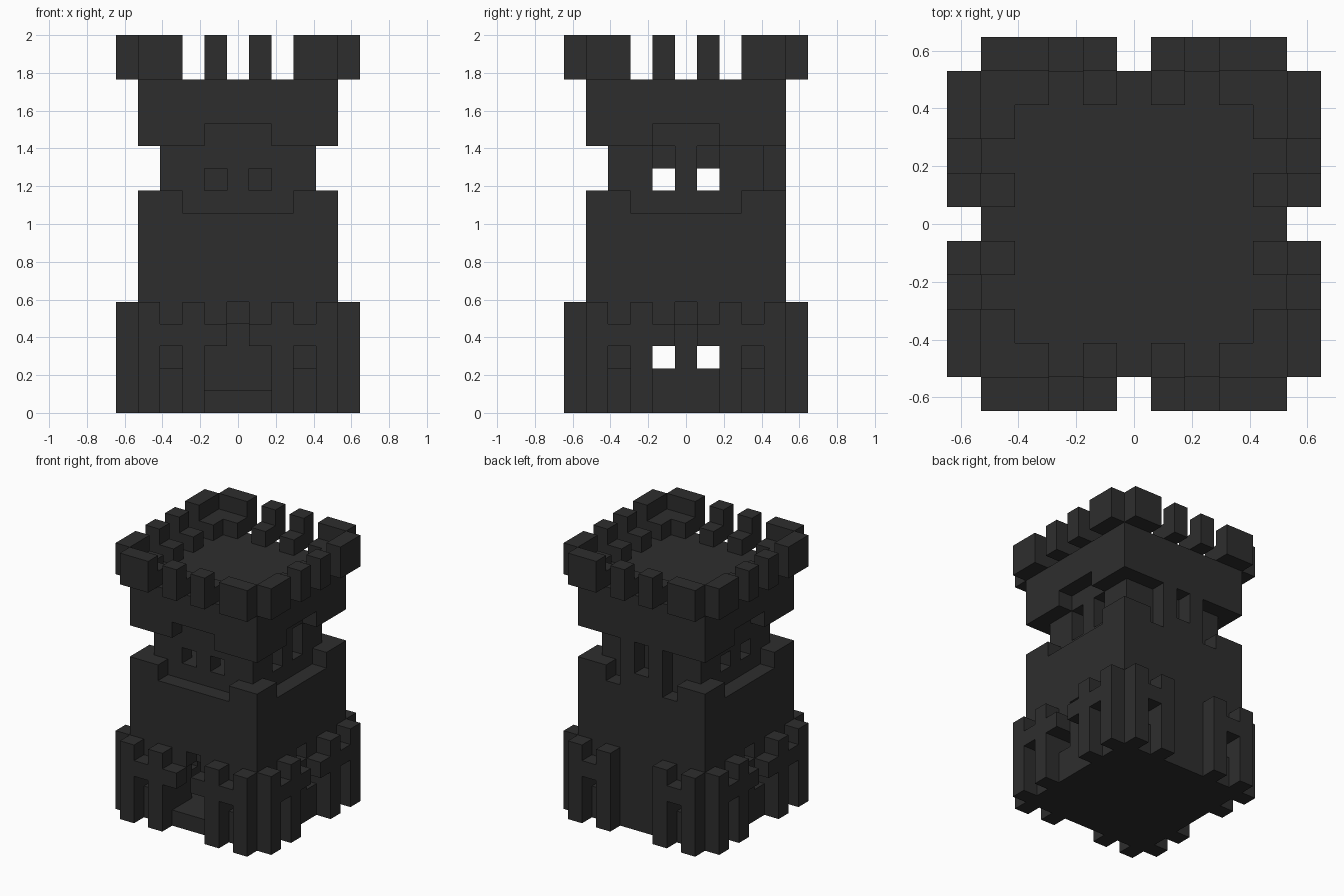
import bpy
import bmesh
from math import radians
from mathutils import Vector

if "Cube" in bpy.data.objects:
    bpy.data.objects.remove(bpy.data.objects["Cube"], do_unlink=True)

UNIT = 2 / 17
FRONT, RIGHT, BACK, LEFT = range(4)
ALL = (FRONT, RIGHT, BACK, LEFT)
NOT_BACK = (FRONT, RIGHT, LEFT)

stone = bpy.data.materials.new("dark_stone")
stone.use_nodes = True
colour = (0.027, 0.027, 0.027, 1)
stone.diffuse_color = colour
stone.node_tree.nodes["Principled BSDF"].inputs["Base Color"].default_value = colour


def block(xs, ys, zs):
    """Set of unit blocks; each range includes both ends."""
    def span(r):
        return range(r[0], r[1] + 1)
    return {(x, y, z) for x in span(xs) for y in span(ys) for z in span(zs)}


def square(half, zs):
    return block((-half, half), (-half, half), zs)


def pair(xs, ys, zs):
    """A block and its mirror image across x."""
    cells = block(xs, ys, zs)
    return cells | {(-x, y, z) for x, y, z in cells}


def around(cells, sides):
    """Repeat front-side blocks on the given sides."""
    out = set()
    for side in sides:
        for x, y, z in cells:
            for _ in range(side):
                x, y = -y, x
            out.add((x, y, z))
    return out


parts = {}

# Keep body: hollow ground floor, doorway, side windows, slits and ledges
body = square(4, (0, 9)) - square(2, (1, 3))
body -= block((-1, 1), (-4, -3), (1, 3))
body -= around(block((0, 0), (-4, -4), (4, 4)), NOT_BACK)
body -= around(pair((1, 1), (-4, -3), (2, 2)), (RIGHT, LEFT))
body -= around(pair((3, 3), (-4, -4), (2, 2)), ALL)
body -= around(block((-2, 2), (-4, -4), (9, 9)), NOT_BACK)
body -= around(pair((2, 2), (-4, -4), (9, 9)), (BACK,))
parts["keep_body"] = body

# Buttresses: two pillars with a bridge at each end of every side
pillars = pair((4, 4), (-5, -5), (0, 4)) | pair((2, 2), (-5, -5), (0, 4))
bridges = pair((3, 3), (-5, -5), (3, 3))
parts["buttresses"] = around(pillars | bridges, ALL)
parts["gate_brackets"] = around(pair((1, 1), (-5, -5), (3, 3)), NOT_BACK)

# Watch room with small windows, taller on the right
room = square(3, (10, 11)) - square(2, (10, 11))
room -= around(pair((1, 1), (-3, -3), (10, 10)), NOT_BACK)
room -= around(pair((1, 1), (-3, -3), (11, 11)), (RIGHT,))
parts["watch_room"] = room
parts["back_pillars"] = around(pair((1, 1), (-4, -4), (10, 11)), (BACK,))

# Upper storey with a cut above the windows
parts["upper_storey"] = square(4, (12, 14)) - around(
    block((-1, 1), (-4, -4), (12, 12)), NOT_BACK)

# Battlements: tall outer teeth with a low step behind each
teeth = pair((1, 1), (-5, -5), (15, 16)) | pair((3, 4), (-5, -5), (15, 16))
steps = pair((1, 1), (-4, -4), (15, 15)) | pair((3, 4), (-4, -4), (15, 15))
parts["battlement_teeth"] = around(teeth, ALL)
parts["battlement_steps"] = around(steps, ALL)

solid = set().union(*parts.values())


def build(name, cells):
    """Mesh the exposed block faces and merge the flat ones."""
    bm = bmesh.new()
    verts = {}

    def corner(p):
        key = tuple(round(c * 2) for c in p)
        if key not in verts:
            verts[key] = bm.verts.new(p * UNIT)
        return verts[key]

    for cell in sorted(cells):
        centre = Vector(cell) + Vector((0, 0, 0.5))
        for axis in range(3):
            for sign in (-1, 1):
                n = Vector((0, 0, 0))
                n[axis] = sign
                if tuple(int(a + b) for a, b in zip(cell, n)) in solid:
                    continue
                u = Vector((0, 0, 0))
                u[(axis + 1) % 3] = 0.5
                v = n.cross(u)
                mid = centre + n * 0.5
                bm.faces.new([corner(mid + a * u + b * v)
                              for a, b in ((-1, -1), (1, -1), (1, 1), (-1, 1))])
    bmesh.ops.dissolve_limit(bm, angle_limit=radians(1),
                             verts=bm.verts[:], edges=bm.edges[:])
    mesh = bpy.data.meshes.new(name)
    bm.to_mesh(mesh)
    bm.free()
    mesh.materials.append(stone)
    bpy.context.scene.collection.objects.link(bpy.data.objects.new(name, mesh))


for part_name, part_cells in parts.items():
    build(part_name, part_cells)
